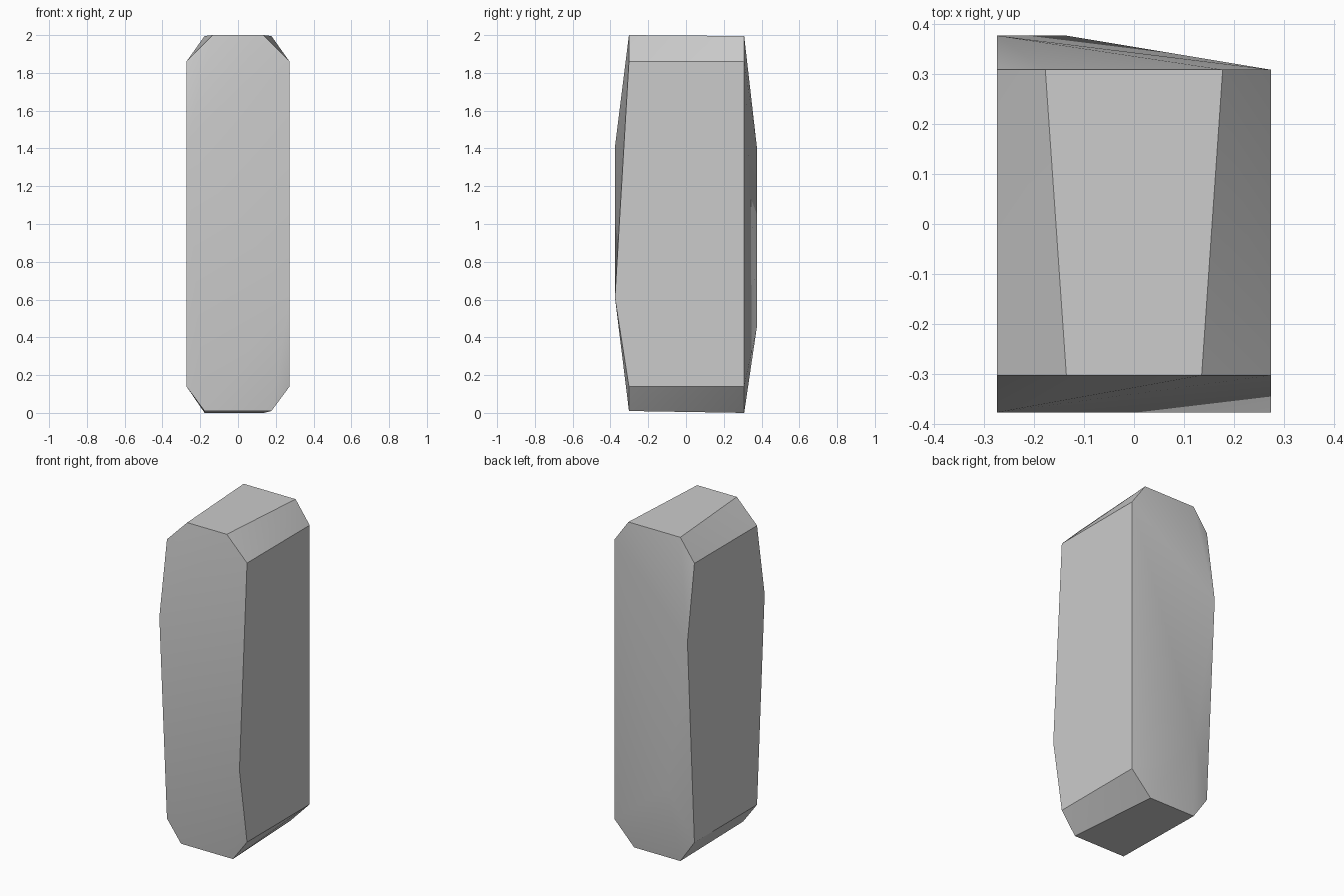
import bpy
import bmesh
import math

cube = bpy.data.objects.get("Cube")
if cube:
    bpy.data.objects.remove(cube, do_unlink=True)

# Stone material
stone = bpy.data.materials.new("stone_grey")
stone.use_nodes = True
colour = (0.6, 0.6, 0.6, 1)
stone.diffuse_color = colour
stone.node_tree.nodes["Principled BSDF"].inputs["Base Color"].default_value = colour

HALF_WIDTH = 0.273
SHOULDER, FOOT = 1.86, 0.14


def end_outline(y, top_half, top_z, base_left, base_right, base_z):
    """Eight-sided end outline with clipped corners."""
    half = [(HALF_WIDTH, y, FOOT), (HALF_WIDTH, y, SHOULDER), (top_half, y, top_z)]
    points = half + [(-x, y, z) for x, y, z in half]
    return points + [(base_left, y, base_z), (base_right, y, base_z)]


front = end_outline(-0.302, 0.135, 2.0, 0.177, -0.177, 0.01)
back = end_outline(0.308, 0.177, 1.995, 0.138, -0.177, 0.0)

# Points where the front and back faces swell outward
front_bulge = [(-HALF_WIDTH, -0.376, 1.41), (HALF_WIDTH, -0.376, 0.61)]
back_bulge = [(-HALF_WIDTH, 0.376, 1.4), (-0.135, 0.376, 0.46)]

# Chipped slab skinned over the outlines and bulges
bm = bmesh.new()
for point in front + back + front_bulge + back_bulge:
    bm.verts.new(point)
bmesh.ops.convex_hull(bm, input=bm.verts[:])
bmesh.ops.dissolve_limit(bm, angle_limit=math.radians(0.5),
                         verts=bm.verts[:], edges=bm.edges[:])
bmesh.ops.recalc_face_normals(bm, faces=bm.faces[:])
mesh = bpy.data.meshes.new("stone_slab")
bm.to_mesh(mesh)
bm.free()

slab = bpy.data.objects.new("stone_slab", mesh)
bpy.context.collection.objects.link(slab)
mesh.materials.append(stone)

# Soft bulging faces with crisp clipped edges
bpy.ops.object.select_all(action="DESELECT")
slab.select_set(True)
bpy.context.view_layer.objects.active = slab
bpy.ops.object.shade_smooth_by_angle(angle=math.radians(30))
